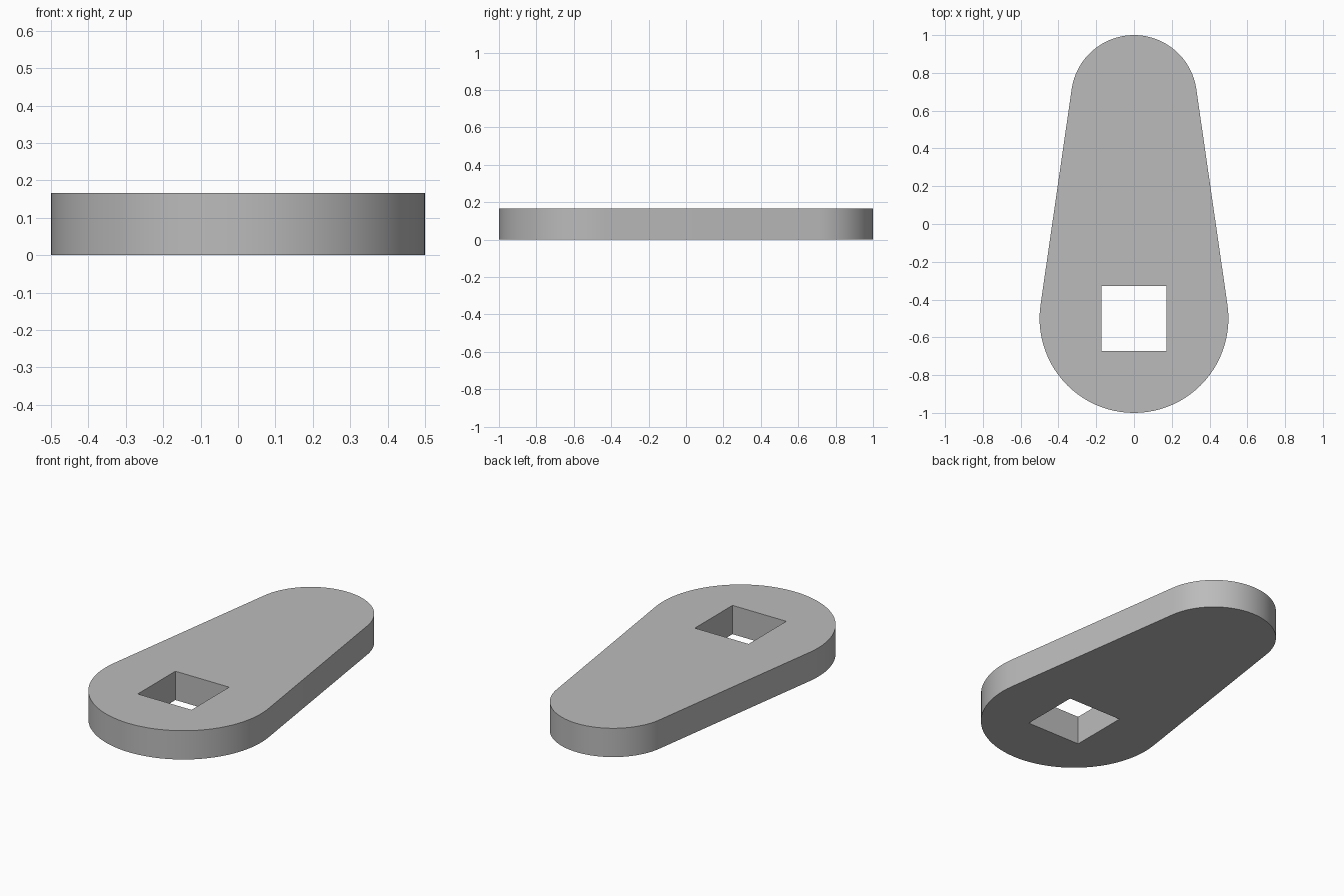
import bpy
import bmesh
import math

THICKNESS = 0.167
BIG_R, BIG_Y = 0.5, -0.5
SMALL_R, SMALL_Y = 1 / 3, 2 / 3
HOLE = 0.345
STEPS = 48

cube = bpy.data.objects.get("Cube")
if cube:
    bpy.data.objects.remove(cube, do_unlink=True)

grey = bpy.data.materials.new("plain grey")
grey.use_nodes = True
colour = (0.5, 0.5, 0.5, 1)
grey.diffuse_color = colour
grey.node_tree.nodes["Principled BSDF"].inputs["Base Color"].default_value = colour


def arc(radius, cy, start, end):
    """Points on a circle centred on the y axis."""
    angles = [start + (end - start) * i / STEPS for i in range(STEPS + 1)]
    return [(radius * math.cos(a), cy + radius * math.sin(a)) for a in angles]


def add_loop(bm, points):
    verts = [bm.verts.new((x, y, 0)) for x, y in points]
    return [bm.edges.new((v, verts[i - 1])) for i, v in enumerate(verts)]


# Two round ends joined by their common tangents
tilt = math.asin((BIG_R - SMALL_R) / (SMALL_Y - BIG_Y))
outline = (arc(SMALL_R, SMALL_Y, tilt, math.pi - tilt)
           + arc(BIG_R, BIG_Y, math.pi - tilt, 2 * math.pi + tilt))

# Square hole concentric with the large end
h = HOLE / 2
square = [(sx * h, BIG_Y + sy * h) for sx, sy in ((-1, -1), (1, -1), (1, 1), (-1, 1))]

# Fill between the loops, then extrude to a plate
bm = bmesh.new()
edges = add_loop(bm, outline) + add_loop(bm, square)
bmesh.ops.triangle_fill(bm, use_beauty=True, edges=edges)
result = bmesh.ops.extrude_face_region(bm, geom=bm.faces[:], use_keep_orig=True)
top = [g for g in result["geom"] if isinstance(g, bmesh.types.BMVert)]
bmesh.ops.translate(bm, verts=top, vec=(0, 0, THICKNESS))
bmesh.ops.recalc_face_normals(bm, faces=bm.faces[:])

mesh = bpy.data.meshes.new("lever_plate")
bm.to_mesh(mesh)
bm.free()
mesh.materials.append(grey)
plate = bpy.data.objects.new("lever_plate", mesh)
bpy.context.collection.objects.link(plate)

# Smooth round ends with crisp rims
bpy.ops.object.select_all(action="DESELECT")
plate.select_set(True)
bpy.context.view_layer.objects.active = plate
bpy.ops.object.shade_smooth_by_angle(angle=math.radians(30))
